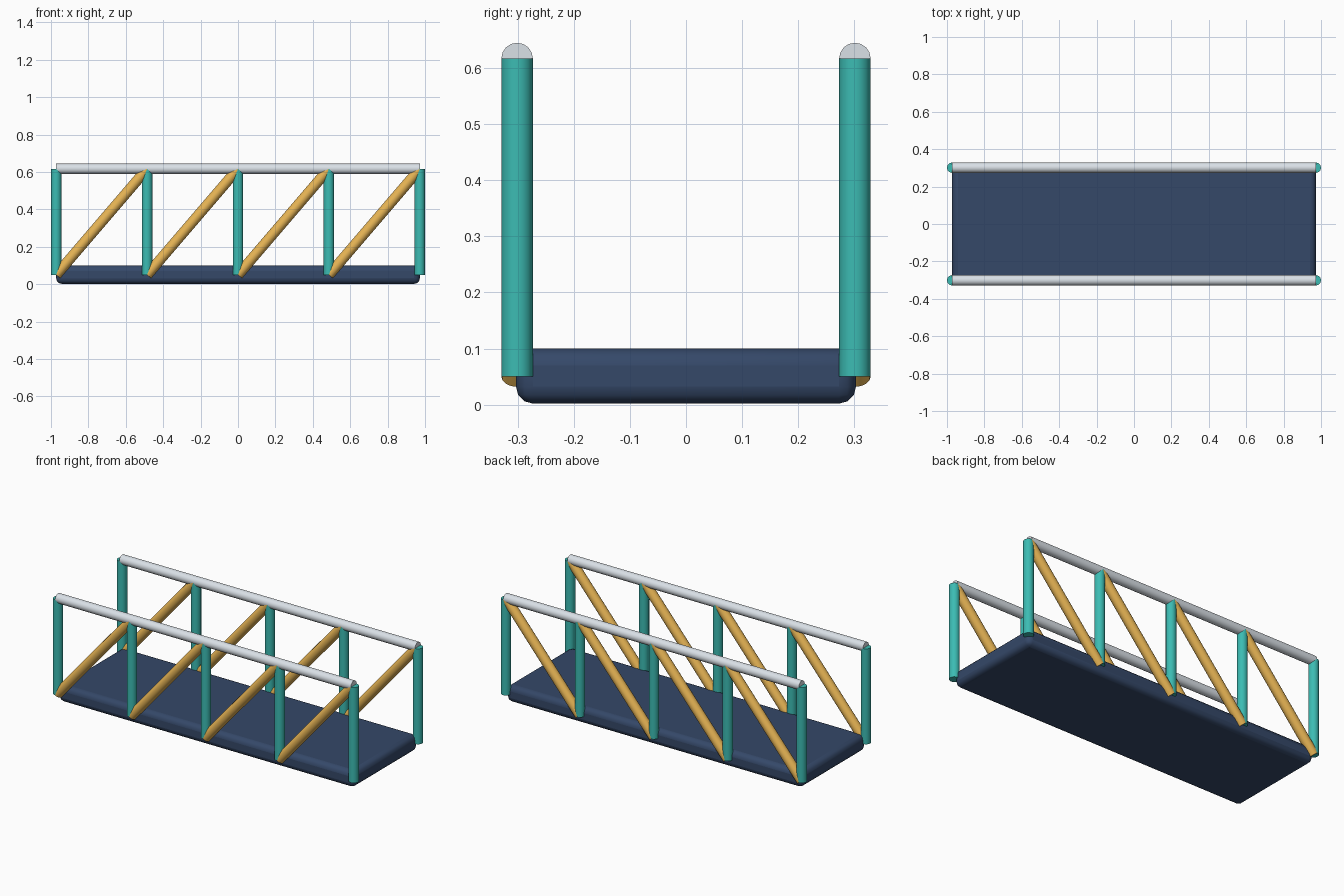
import bpy
from mathutils import Vector

if "Cube" in bpy.data.objects:
    bpy.data.objects.remove(bpy.data.objects["Cube"])

L, Y, R = 0.972, 0.301, 0.028      # half length, truss offset, tube radius
Z0, Z1 = 0.05, 0.617               # lower and upper joint heights
BAYS = 4


def material(name, color):
    m = bpy.data.materials.new(name)
    m.diffuse_color = (*color, 1)
    m.use_nodes = True
    m.node_tree.nodes["Principled BSDF"].inputs["Base Color"].default_value = m.diffuse_color
    return m


navy = material("navy", (0.035, 0.065, 0.14))
teal = material("teal", (0.045, 0.50, 0.45))
amber = material("amber", (0.80, 0.46, 0.09))
silver = material("silver", (0.70, 0.75, 0.80))


def tube(name, a, b, mat):
    a, b = Vector(a), Vector(b)
    d = b - a
    bpy.ops.mesh.primitive_cylinder_add(vertices=16, radius=R, depth=d.length,
                                        location=(a + b) / 2)
    o = bpy.context.object
    o.name = name
    o.rotation_euler = d.to_track_quat('Z', 'Y').to_euler()
    o.data.materials.append(mat)
    bpy.ops.object.shade_smooth_by_angle()
    return o


# Deck: slab with rounded edges
bpy.ops.mesh.primitive_cube_add(size=1, location=(0, 0, 0.05))
deck = bpy.context.object
deck.name = "deck"
deck.scale = (2 * L, 2 * 0.303, 0.098)
bpy.ops.object.transform_apply(location=False, rotation=False, scale=True)
deck.location.z = 0.051
deck.data.materials.append(navy)
bev = deck.modifiers.new("rounded_edges", 'BEVEL')
bev.width = 0.03
bev.segments = 3
bpy.ops.object.shade_smooth_by_angle()

# Side trusses: top rail, posts and diagonal braces
step = 2 * L / BAYS
for side, y in (("front", -Y), ("back", Y)):
    tube(f"{side}_top_rail", (-L, y, Z1), (L, y, Z1), silver)
    for i in range(BAYS + 1):
        x = -L + i * step
        tube(f"{side}_post_{i + 1}", (x, y, Z0), (x, y, Z1), teal)
        if i < BAYS:
            tube(f"{side}_brace_{i + 1}", (x, y, Z0), (x + step, y, Z1), amber)
